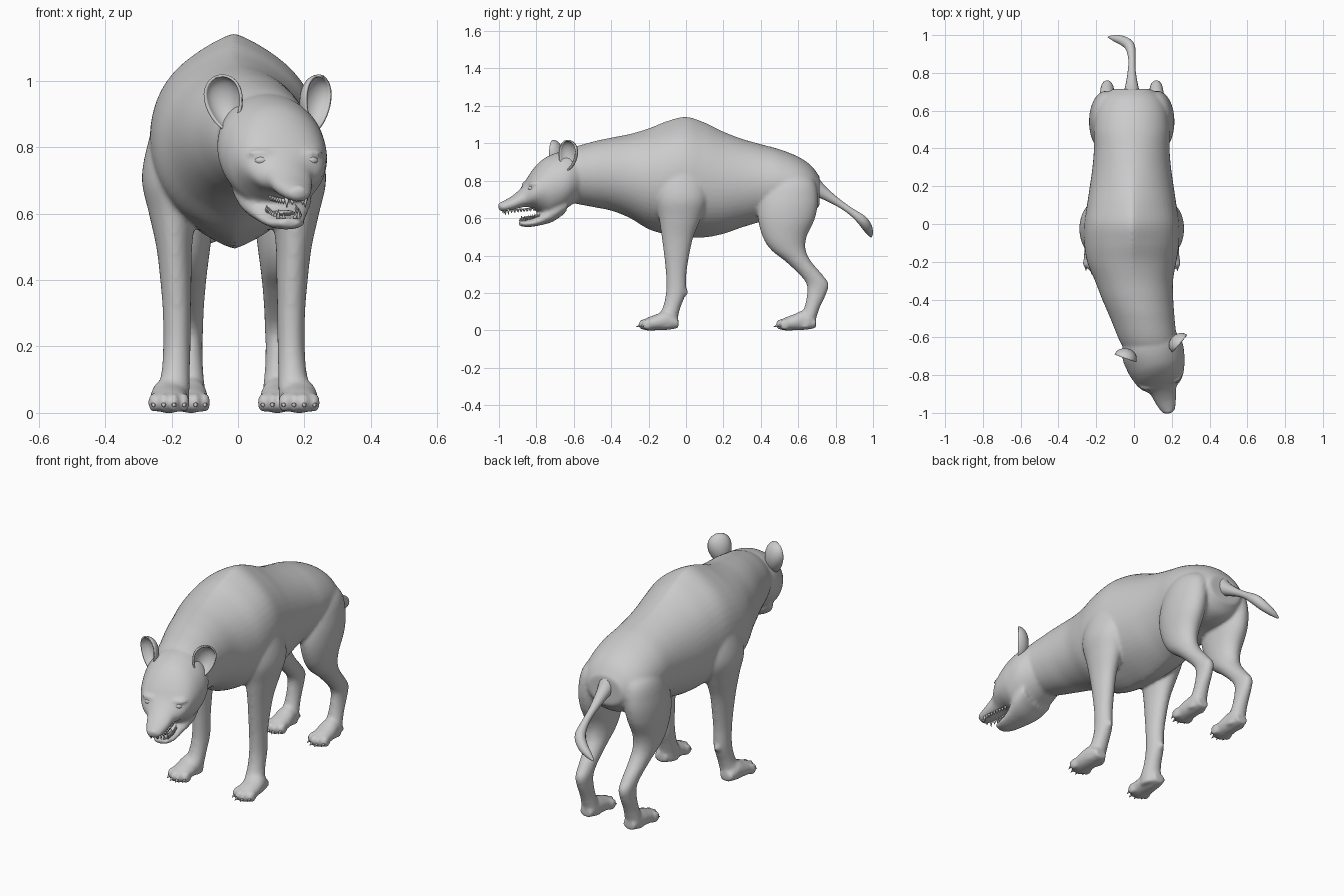
import bpy, bmesh, math
from mathutils import Matrix, Vector

if "Cube" in bpy.data.objects:
    bpy.data.objects.remove(bpy.data.objects["Cube"])

MID = -0.012                                   # x of the body's mirror plane
HEAD = Matrix.Translation((.095, -.66, 0)) @ Matrix.Rotation(math.radians(15), 4, 'Z')
I4 = Matrix()


def finish(name, bm):
    bmesh.ops.recalc_face_normals(bm, faces=bm.faces)
    for f in bm.faces:
        f.smooth = True
    me = bpy.data.meshes.new(name)
    bm.to_mesh(me)
    bm.free()
    ob = bpy.data.objects.new(name, me)
    bpy.context.collection.objects.link(ob)
    return ob


def spline(rows, steps=7):
    """Catmull-Rom through rows of numbers."""
    P = [rows[0]] + list(rows) + [rows[-1]]
    out = []
    for i in range(1, len(P) - 2):
        for k in range(steps):
            t = k / steps
            out.append([.5 * (2*b + (c-a)*t + (2*a-5*b+4*c-d)*t*t + (3*b-a-3*c+d)*t**3)
                        for a, b, c, d in zip(P[i-1], P[i], P[i+1], P[i+2])])
    return out + [list(rows[-1])]


def loft(bm, rows, axis, M=I4, ridge=0, n=48):
    """rows: (position on axis, low, high, x centre, x half width); ridge pinches the top and bottom."""
    rings = []
    for p, lo, hi, xc, hx in spline(rows):
        ring = []
        for k in range(n):
            a = 2 * math.pi * k / n
            c, s = math.cos(a), math.sin(a)
            s -= math.copysign(ridge * math.exp(-(p / .25) ** 2) * math.sin(math.pi * abs(c)), s)
            x, q = xc + hx * c, (lo + hi) / 2 + (hi - lo) / 2 * s
            ring.append(bm.verts.new(M @ Vector((x, p, q) if axis == 'y' else (x, q, p))))
        rings.append(ring)
    for r, s in zip(rings, rings[1:]):
        for k in range(n):
            bm.faces.new((r[k], r[(k+1) % n], s[(k+1) % n], s[k]))
    bm.faces.new(rings[0])
    bm.faces.new(rings[-1])


def ball(bm, loc, size, M=I4):
    bmesh.ops.create_uvsphere(bm, u_segments=20, v_segments=14, radius=1,
                              matrix=M @ Matrix.Translation(loc) @ Matrix.Diagonal((*size, 1)))


def spike(bm, loc, rot_x, r, length, M=I4):
    bmesh.ops.create_cone(bm, cap_ends=True, segments=8, radius1=r, radius2=r * .1, depth=length,
                          matrix=M @ Matrix.Translation(loc) @ Matrix.Rotation(math.radians(rot_x), 4, 'X'))


# torso and neck
body = bmesh.new()
loft(body, [(-.74, .74, .88, .105, .09), (-.64, .69, .962, .08, .145), (-.5, .66, 1.008, .045, .17),
            (-.4, .64, 1.03, .02, .188), (-.3, .60, 1.05, .0, .207), (-.2, .54, 1.08, -.012, .236),
            (-.1, .51, 1.12, MID, .252), (0, .497, 1.143, MID, .252), (.1, .495, 1.112, MID, .237),
            (.2, .515, 1.063, MID, .222), (.3, .55, 1.024, MID, .208), (.4, .58, .995, MID, .2),
            (.5, .6, .968, MID, .2), (.6, .6, .928, MID, .188), (.67, .62, .88, MID, .155),
            (.715, .67, .82, MID, .1)], 'y', ridge=.08)

# skull with muzzle, then the lower jaw (local -y is forward)
loft(body, [(.1, .71, .965, 0, .125), (0, .64, .957, 0, .163), (-.08, .61, .93, 0, .157),
            (-.13, .63, .892, 0, .143), (-.17, .652, .842, 0, .127), (-.2, .66, .792, 0, .106),
            (-.23, .656, .757, 0, .073), (-.28, .644, .717, 0, .059), (-.33, .635, .69, 0, .041),
            (-.352, .645, .678, 0, .026)], 'y', HEAD)
loft(body, [(-.0, .62, .74, 0, .12), (-.06, .58, .71, 0, .115), (-.11, .565, .65, 0, .09),
            (-.16, .555, .605, 0, .068), (-.2, .552, .59, 0, .055), (-.238, .558, .586, 0, .034)], 'y', HEAD)
ball(body, (0, -.336, .67), (.026, .022, .017), HEAD)
for s in (-1, 1):
    ball(body, (s * .072, -.178, .783), (.045, .03, .012), HEAD)      # brow

# legs and paws
FRONT = [(.98, -.06, .02, .1, .04), (.9, -.12, .07, .15, .075), (.8, -.16, .11, .178, .084),
         (.7, -.165, .115, .19, .087), (.6, -.145, .08, .185, .071), (.5, -.13, .04, .18, .054),
         (.4, -.117, .017, .175, .047), (.3, -.107, .002, .172, .042), (.2, -.107, -.002, .172, .041),
         (.12, -.125, -.03, .176, .043), (.06, -.16, -.045, .184, .05), (.012, -.16, -.05, .188, .05)]
HIND = [(.87, .51, .6, .07, .05), (.8, .44, .685, .118, .078), (.7, .395, .705, .135, .087),
        (.6, .385, .69, .142, .083), (.5, .41, .645, .142, .071), (.43, .455, .64, .14, .06),
        (.37, .53, .668, .136, .05), (.3, .605, .727, .132, .041), (.25, .643, .762, .13, .037),
        (.2, .648, .752, .13, .035), (.12, .632, .715, .13, .038), (.05, .60, .692, .13, .046),
        (.012, .59, .68, .13, .046)]
claws = bmesh.new()
for s in (-1, 1):
    S = Matrix.Translation((MID, 0, 0)) @ Matrix.Diagonal((s, 1, 1, 1))
    loft(body, FRONT, 'z', S)
    loft(body, HIND, 'z', S)
    ball(body, (.172, -.005, .205), (.018, .016, .022), S)            # wrist pad
    for heel, xc, w in ((-.04, .196, 1), (.695, .13, .92)):
        loft(body, [(heel, .012, .06, xc, .035), (heel - .06, .002, .105, xc, .05 * w),
                    (heel - .12, 0, .085, xc, .057 * w), (heel - .17, 0, .066, xc, .054 * w),
                    (heel - .19, .006, .05, xc, .045 * w)], 'y', S)
        for i in range(4):
            u = (i - 1.5) / 1.5
            x, y = xc + u * .046 * w, heel - .188 + .022 * u * u
            ball(body, (x, y, .031), (.0165, .03, .03), S)
            spike(claws, (x, y - .03, .022), 110, .009, .026, S)
body = finish("body", body)
rm = body.modifiers.new("blend", 'REMESH')
rm.mode, rm.voxel_size, rm.use_smooth_shade = 'VOXEL', .009, True
sm = body.modifiers.new("soften", 'SMOOTH')
sm.factor, sm.iterations = .5, 6
finish("claws", claws)

# ears: hollow half ellipsoids opening forwards and outwards, narrower at the base
for s, name in ((-1, "left_ear"), (1, "right_ear")):
    bm = bmesh.new()
    bmesh.ops.create_uvsphere(bm, u_segments=32, v_segments=20, radius=1)
    bmesh.ops.delete(bm, geom=[v for v in bm.verts if v.co.y < -.05], context='VERTS')
    for v in bm.verts:
        v.co.x *= .055 * (1 + .25 * v.co.z)
        v.co.y *= .05
        v.co.z *= .081
    M = (HEAD @ Matrix.Translation((s * .147, -.015, .934)) @ Matrix.Rotation(math.radians(s * 35), 4, 'Z')
         @ Matrix.Rotation(math.radians(s * 10), 4, 'Y'))
    bm.transform(M)
    ear = finish(name, bm)
    so = ear.modifiers.new("thickness", 'SOLIDIFY')
    so.thickness, so.offset = .008, 0

# eyes
bm = bmesh.new()
for s in (-1, 1):
    ball(bm, (s * .077, -.192, .759), (.022, .018, .014), HEAD)
finish("eyes", bm)

# teeth: two rows narrowing to the front, with larger canines
bm = bmesh.new()
for i in range(10):
    for s in (-1, 1):
        f = i / 9
        big = 1.8 if i == 8 else 1
        w = math.sqrt(1 - .85 * f ** 4)
        spike(bm, (s * .042 * w, -.17 - .155 * f, .65 - .012 * f - .004 * big), 180, .008, .018 * big, HEAD)
        spike(bm, (s * .046 * w, -.13 - .1 * f, .615 - .026 * f + .004 * big), 0, .007, .016 * big, HEAD)
finish("teeth", bm)

# tongue
bm = bmesh.new()
ball(bm, (0, -.165, .602), (.032, .06, .009), HEAD)
finish("tongue", bm)

# tail with a tuft
TAIL = [(MID, .65, .80, .06), (MID, .72, .745, .037), (MID, .81, .685, .021), (MID, .88, .637, .019),
        (-.022, .94, .59, .027), (-.055, .968, .552, .026), (-.1, .983, .522, .018), (-.137, .99, .5, .004)]
cu = bpy.data.curves.new("tail", 'CURVE')
cu.dimensions, cu.bevel_depth, cu.bevel_resolution, cu.use_fill_caps = '3D', 1, 5, True
pts = spline(TAIL)
sp = cu.splines.new('POLY')
sp.points.add(len(pts) - 1)
for p, (x, y, z, r) in zip(sp.points, pts):
    p.co, p.radius = (x, y, z, 1), r
sp.use_smooth = True
bpy.context.collection.objects.link(bpy.data.objects.new("tail", cu))
